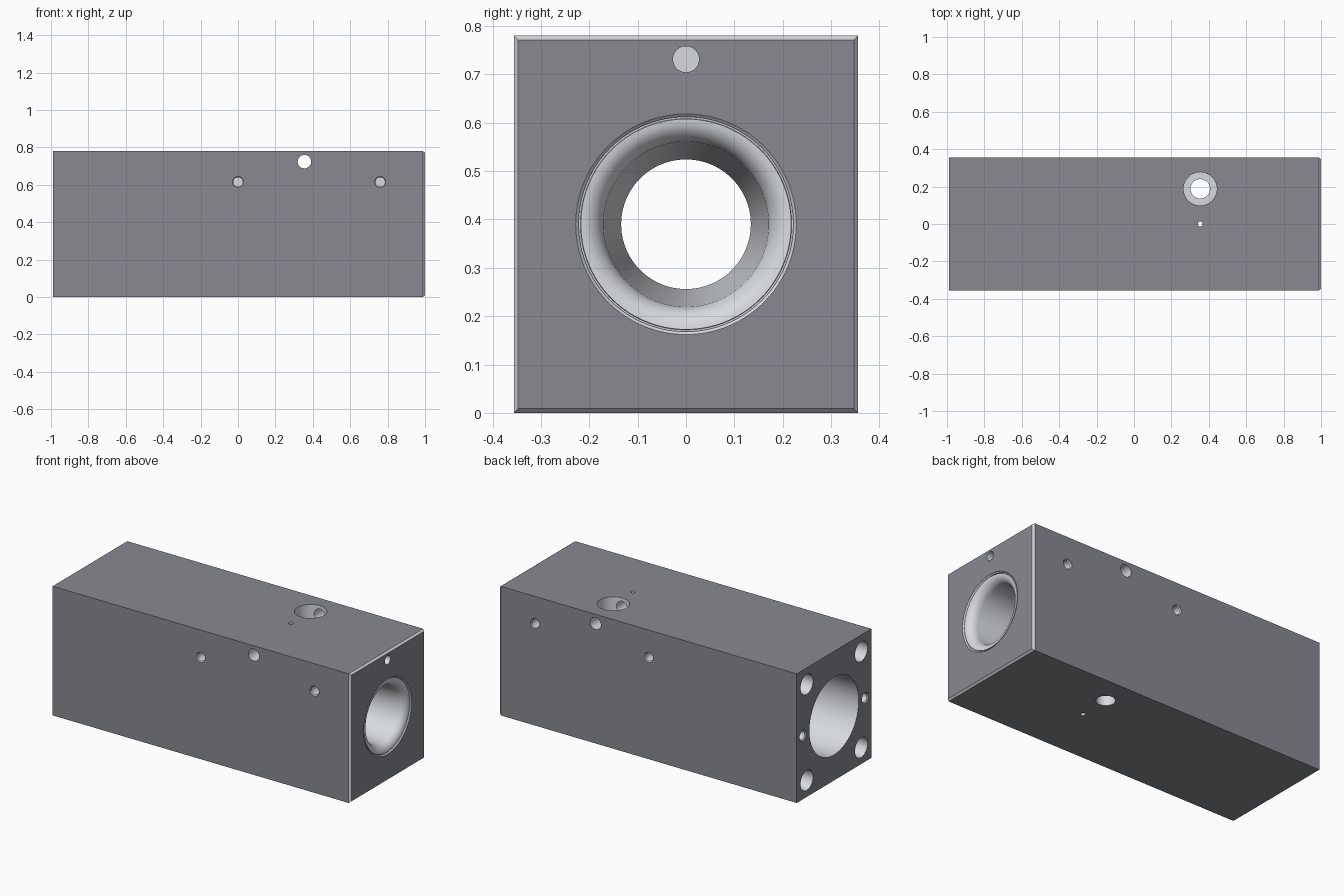
import bpy, bmesh, math
from mathutils import Matrix, Vector

if "Cube" in bpy.data.objects:
    bpy.data.objects.remove(bpy.data.objects["Cube"])

X0, X1, HY, H = -0.989, 1.0, 0.356, 0.78
AXIS_Z = 0.39


def make_material(name, color):
    mat = bpy.data.materials.new(name)
    mat.diffuse_color = (*color, 1)
    mat.use_nodes = True
    mat.node_tree.nodes["Principled BSDF"].inputs["Base Color"].default_value = mat.diffuse_color
    return mat


def make_object(name, bm):
    bmesh.ops.recalc_face_normals(bm, faces=bm.faces)
    mesh = bpy.data.meshes.new(name)
    bm.to_mesh(mesh)
    bm.free()
    obj = bpy.data.objects.new(name, mesh)
    bpy.context.collection.objects.link(obj)
    return obj


def cut_lathe(block, start, direction, profile, segs):
    """Cut a turned hole; profile is (depth, radius) along the direction."""
    bm = bmesh.new()
    turn = Vector((0, 0, 1)).rotation_difference(Vector(direction)).to_matrix().to_4x4()
    place = Matrix.Translation(start) @ turn
    rings = []
    for d, r in profile:
        rings.append([bm.verts.new(place @ Vector((
            r * math.cos(2 * math.pi * i / segs),
            r * math.sin(2 * math.pi * i / segs), d))) for i in range(segs)])
    for a, b in zip(rings, rings[1:]):
        for i in range(segs):
            j = (i + 1) % segs
            bm.faces.new((a[i], a[j], b[j], b[i]))
    bm.faces.new(rings[0])
    bm.faces.new(rings[-1])
    cutter = make_object("hole_cutter", bm)
    cutter.hide_render = True
    mod = block.modifiers.new("hole", 'BOOLEAN')
    mod.object = cutter
    mod.operation = 'DIFFERENCE'
    mod.solver = 'EXACT'
    bpy.context.view_layer.objects.active = block
    bpy.ops.object.modifier_apply(modifier=mod.name)
    bpy.data.objects.remove(cutter)


def drill(block, start, direction, r, depth, segs=32):
    cut_lathe(block, start, direction, [(-0.05, r), (depth, r)], segs)


# Block body, with a chamfer around the right end only
bm = bmesh.new()
loops = []
for x, inset in ((X0, 0), (X1 - 0.012, 0), (X1, 0.009)):
    y, lo, hi = HY - inset, inset, H - inset
    loops.append([bm.verts.new((x, *p)) for p in ((-y, lo), (y, lo), (y, hi), (-y, hi))])
for a, b in zip(loops, loops[1:]):
    for i in range(4):
        j = (i + 1) % 4
        bm.faces.new((a[i], a[j], b[j], b[i]))
bm.faces.new(loops[0])
bm.faces.new(loops[-1])
block = make_object("machined_block", bm)

# Main bore: thin rim groove, rounded mouth, taper, throat, wide rear bore
bore = [(-0.05, 0.228), (0.001, 0.228), (0.007, 0.222), (0.012, 0.222),
        (0.012, 0.2185), (0.005, 0.2175)]
for k in range(1, 9):
    t = math.pi / 2 * k / 8
    bore.append((0.005 + 0.055 * (1 - math.cos(t)), 0.2175 - 0.0475 * math.sin(t)))
bore += [(0.5, 0.134), (0.9, 0.134), (0.9, 0.235), (2.1, 0.235)]
cut_lathe(block, (X1, 0, AXIS_Z), (-1, 0, 0), bore, 96)

# Rear end: four bolt holes and two dowel holes
for sy in (-1, 1):
    for sz in (-1, 1):
        drill(block, (X0, sy * 0.26, AXIS_Z + sz * 0.29), (1, 0, 0), 0.06, 0.25)
    cut_lathe(block, (X0, sy * 0.297, 0.385), (1, 0, 0),
              [(-0.01, 0.032), (0.003, 0.032), (0.008, 0.027), (0.15, 0.027)], 32)

# Side ports on both flanks, and the cross hole running right through
for sy in (-1, 1):
    for x in (0.0, 0.76):
        cut_lathe(block, (x, sy * HY, 0.615), (0, -sy, 0),
                  [(-0.01, 0.03), (0.003, 0.03), (0.008, 0.025), (0.14, 0.025)], 32)
drill(block, (0.355, -HY, 0.724), (0, 1, 0), 0.036, 0.8)

# Front end blind hole
drill(block, (X1, 0, 0.731), (-1, 0, 0), 0.027, 0.3)

# Counterbored vertical hole and small vent, both right through
cut_lathe(block, (0.354, 0.188, H), (0, 0, -1),
          [(-0.05, 0.089), (0.12, 0.089), (0.12, 0.052), (0.85, 0.052)], 48)
drill(block, (0.354, 0, H), (0, 0, -1), 0.013, 0.85, 24)

# Dark outer faces, bright machined holes and chamfer
block.data.materials.clear()
block.data.materials.append(make_material("dark_steel", (0.245, 0.255, 0.285)))
block.data.materials.append(make_material("bright_steel", (0.68, 0.71, 0.74)))
for poly in block.data.polygons:
    c, n = poly.center, poly.normal
    outer = (min(abs(c.x - X0), abs(c.x - X1)) < 1e-4 and abs(n.x) > 0.99
             or abs(abs(c.y) - HY) < 1e-4 and abs(n.y) > 0.99
             or min(abs(c.z), abs(c.z - H)) < 1e-4 and abs(n.z) > 0.99)
    poly.material_index = 0 if outer else 1

# Smooth hole walls, crisp edges
bpy.ops.object.select_all(action='DESELECT')
block.select_set(True)
bpy.context.view_layer.objects.active = block
bpy.ops.object.shade_smooth_by_angle(angle=math.radians(25))
